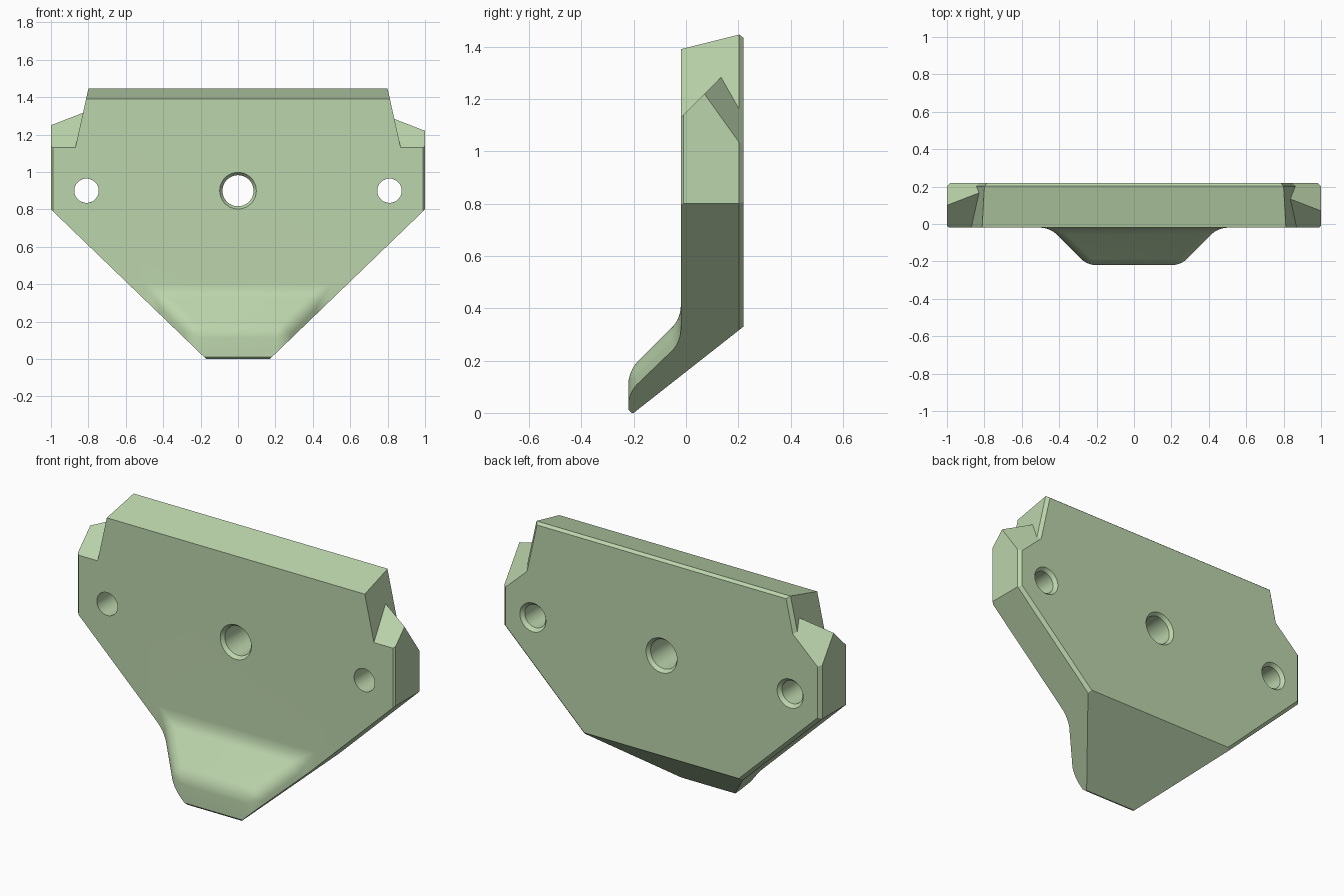
import bpy, bmesh, math
from mathutils import Vector

if "Cube" in bpy.data.objects:
    bpy.data.objects.remove(bpy.data.objects["Cube"])

FRONT, BACK = -0.02, 0.22
mat = bpy.data.materials.new("green")
mat.diffuse_color = (0.50, 0.66, 0.41, 1)
mat.use_nodes = True
mat.node_tree.nodes["Principled BSDF"].inputs["Base Color"].default_value = mat.diffuse_color


def make_object(bm, name):
    bmesh.ops.recalc_face_normals(bm, faces=bm.faces[:])
    mesh = bpy.data.meshes.new(name)
    bm.to_mesh(mesh)
    bm.free()
    mesh.materials.append(mat)
    ob = bpy.data.objects.new(name, mesh)
    bpy.context.collection.objects.link(ob)
    return ob


def cut(bm, point, normal):
    """Slice off everything on the normal side and cap the opening."""
    res = bmesh.ops.bisect_plane(bm, geom=bm.verts[:] + bm.edges[:] + bm.faces[:], dist=1e-6,
                                 plane_co=Vector(point), plane_no=Vector(normal).normalized(),
                                 clear_outer=True)
    edges = [e for e in res["geom_cut"] if isinstance(e, bmesh.types.BMEdge) and e.is_boundary]
    if edges:
        bmesh.ops.holes_fill(bm, edges=edges, sides=0)


def cut_with_back_chamfer(bm, point, normal, c=0.018):
    """Cut an outline edge, then chamfer it where it meets the back."""
    n = Vector(normal).normalized()
    cut(bm, point, n)
    cut(bm, (point[0], BACK - c, point[2]), n + Vector((0, 1, 0)))


def cut_outline(bm, sides):
    for s in sides:
        cut_with_back_chamfer(bm, (s, 0, 1), (s, 0, 0))
        cut(bm, (s, FRONT + 0.01, 1), (s, -1, 0))
        cut_with_back_chamfer(bm, (s * 0.17, 0, 0), (s * 0.8, 0, -0.83))


def add_modifier(ob, other, operation):
    mod = ob.modifiers.new(operation.lower(), 'BOOLEAN')
    mod.operation, mod.object, mod.solver = operation, other, 'EXACT'
    bpy.context.view_layer.objects.active = ob
    bpy.ops.object.modifier_apply(modifier=mod.name)
    bpy.data.objects.remove(other, do_unlink=True)


# Plate with a raised nose, oversized before trimming
bm = bmesh.new()
def loop(y, pts):
    return [bm.verts.new((x, y, z)) for x, z in pts]
def u_shape(w, top):
    return [(-w, -0.3), (-w, top), (w, top), (w, -0.3)]
rings = [loop(-0.22, u_shape(0.25, 0.16)), loop(FRONT, u_shape(0.45, 0.36)),
         loop(FRONT, u_shape(1.1, 1.6)), loop(BACK, u_shape(1.1, 1.6))]
bm.faces.new(rings[0])
bm.faces.new(rings[3])
for a, b in zip(rings, rings[1:]):
    for i in range(3):
        bm.faces.new((a[i], a[i + 1], b[i + 1], b[i]))
bm.faces.new([r[0] for r in rings] + [r[3] for r in reversed(rings)])
bmesh.ops.recalc_face_normals(bm, faces=bm.faces[:])

# Rounded ridges, hips and foot of the nose
pairs = [(r[i], r[i + 1]) for r in rings[:2] for i in range(3)]
pairs += [(rings[0][i], rings[1][i]) for i in (1, 2)]
bmesh.ops.bevel(bm, geom=[bm.edges.get(p) for p in pairs], offset=0.045, segments=6,
                profile=0.5, affect='EDGES', clamp_overlap=False)

# Trim the plate to its outline
cut_outline(bm, (-1, 1))
cut(bm, (0, -0.2, 0), (0, 0.33, -0.42))
cut(bm, (0, 0, 0), (0, 0, -1))
cut(bm, (0, -0.22, 0.012), (0, -1, -1))
cut(bm, (0, 0.2, 1.445), (0, -0.055, 0.22))
cut(bm, (0, 0.205, 1.445), (0, 0.02, 0.025))
for s in (-1, 1):
    cut_with_back_chamfer(bm, (s * 0.8, 0, 1.445), (s, 0, 0.222))
plate = make_object(bm, "bracket_plate")

# Pointed ears at the upper corners
for s, y, z in ((-1, 0.10, 1.25), (1, 0.07, 1.22)):
    bm = bmesh.new()
    bmesh.ops.create_cube(bm, size=1)
    for v in bm.verts:
        v.co = (s * (0.85 + v.co.x * 0.5), 0.1 + v.co.y * 0.24, 1.05 + v.co.z * 1.1)
    bmesh.ops.recalc_face_normals(bm, faces=bm.faces[:])
    cut_outline(bm, (s,))
    cut(bm, (0, FRONT, 1.13), (0, -1, 1))
    cut(bm, (s, y, z), (0.93 * s, 1.4, 1))
    add_modifier(plate, make_object(bm, "ear"), 'UNION')


# Bolt holes, with countersunk mouths
def hole(x, r, front_r, back_r, n=48):
    prof = [(-0.1, front_r), (FRONT, front_r), (FRONT + 0.02, r),
            (BACK - 0.02, r), (BACK, back_r), (0.3, back_r)]
    bm = bmesh.new()
    rows = [[bm.verts.new((x + rr * math.cos(2 * math.pi * k / n), y,
                           0.9 + rr * math.sin(2 * math.pi * k / n))) for k in range(n)]
            for y, rr in prof]
    for a, b in zip(rows, rows[1:]):
        for k in range(n):
            bm.faces.new((a[k], a[(k + 1) % n], b[(k + 1) % n], b[k]))
    bm.faces.new(rows[0])
    bm.faces.new(rows[-1])
    cutter = make_object(bm, "hole_cutter")
    cutter.hide_render = True
    add_modifier(plate, cutter, 'DIFFERENCE')


hole(0, 0.083, 0.098, 0.098)
for s in (-1, 1):
    hole(s * 0.81, 0.065, 0.0651, 0.082)

# Smooth fillets, crisp edges
bpy.ops.object.select_all(action='DESELECT')
plate.select_set(True)
bpy.context.view_layer.objects.active = plate
bpy.ops.object.shade_smooth_by_angle(angle=math.radians(20))
